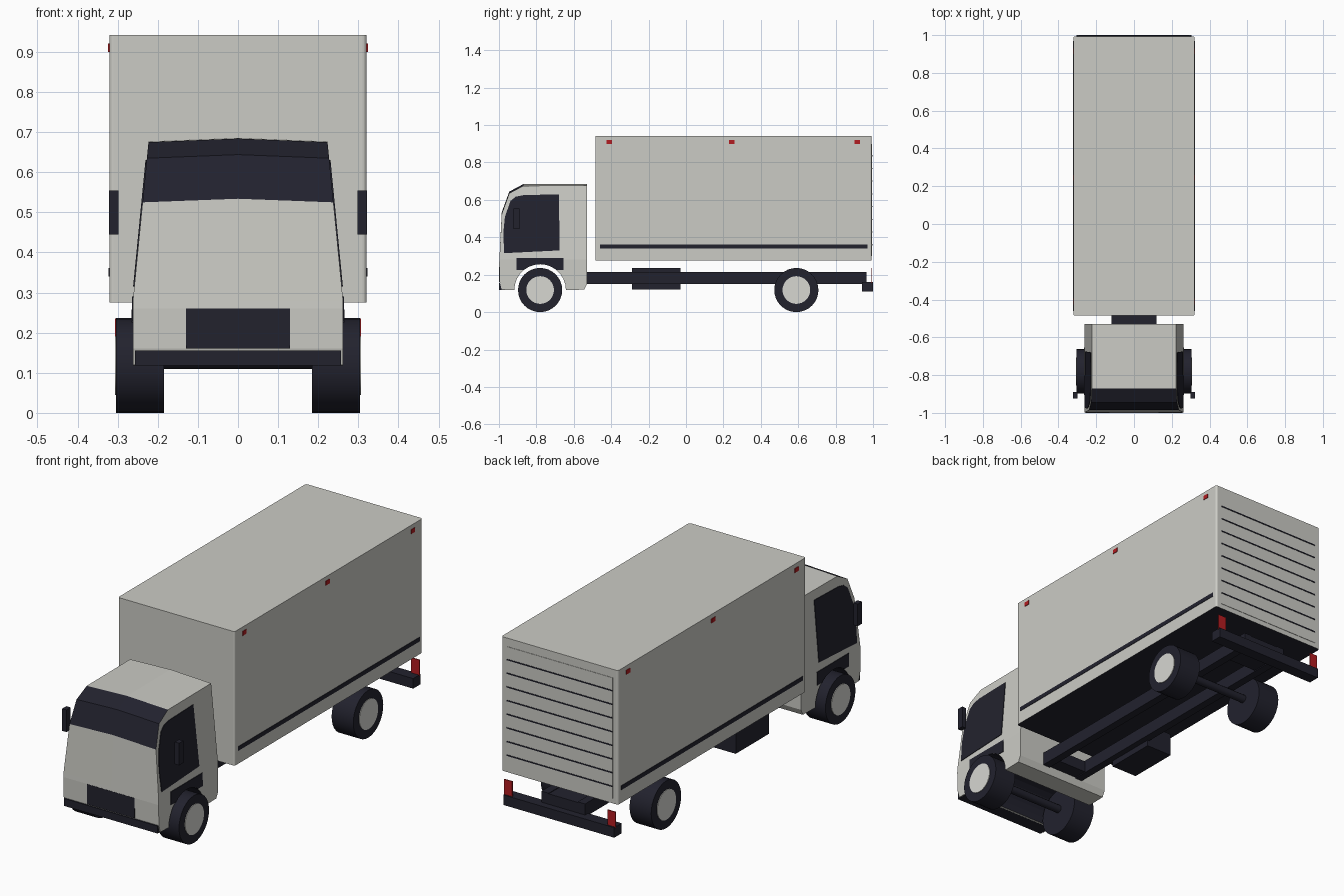
import bpy, bmesh, math
from mathutils import Vector

cube = bpy.data.objects.get("Cube")
if cube:
    bpy.data.objects.remove(cube)


def material(name, rgb):
    m = bpy.data.materials.new(name)
    m.use_nodes = True
    m.diffuse_color = (*rgb, 1)
    m.node_tree.nodes["Principled BSDF"].inputs["Base Color"].default_value = (*rgb, 1)
    return m


BODY = material("body_grey", (0.60, 0.60, 0.56))
DARK = material("dark_trim", (0.016, 0.016, 0.027))
HUB = material("hub_white", (0.68, 0.68, 0.64))
RED = material("lamp_red", (0.45, 0.012, 0.015))


def finish(bm, name, *mats):
    bmesh.ops.recalc_face_normals(bm, faces=bm.faces)
    mesh = bpy.data.meshes.new(name)
    bm.to_mesh(mesh)
    bm.free()
    for m in mats:
        mesh.materials.append(m)
    ob = bpy.data.objects.new(name, mesh)
    bpy.context.collection.objects.link(ob)
    return ob


def box_bm(x, y, z):
    bm = bmesh.new()
    bmesh.ops.create_cube(bm, size=1)
    for v in bm.verts:
        v.co = [r[0] if c < 0 else r[1] for c, r in zip(v.co, (x, y, z))]
    return bm


def box(name, x, y, z, mat):
    return finish(box_bm(x, y, z), name, mat)


def cylinder(name, x0, x1, y, z, r, mat, sides=32):
    bm = bmesh.new()
    bmesh.ops.create_cone(bm, cap_ends=True, segments=sides, radius1=r, radius2=r, depth=abs(x1 - x0))
    for v in bm.verts:
        v.co = Vector(((x0 + x1) / 2 + v.co.z, y + v.co.x, z + v.co.y))
    ob = finish(bm, name, mat)
    for p in ob.data.polygons:
        p.use_smooth = abs(p.normal.x) < 0.5
    return ob


def span(side, a, b):
    return sorted((side * a, side * b))


def half_width(z):
    return 0.262 - 0.098 * max(0, z - 0.28)


def side_plate(name, side, points, mat):
    # thin panel that follows the leaning cab side
    bm = bmesh.new()
    f = bm.faces.new([bm.verts.new((side * (half_width(z) - 0.003), y, z)) for y, z in points])
    ext = bmesh.ops.extrude_face_region(bm, geom=[f])["geom"]
    for v in ext:
        if isinstance(v, bmesh.types.BMVert):
            v.co.x += side * 0.006
    return finish(bm, name, mat)


SIDES = (("left", 1), ("right", -1))
FRONT_AXLE, REAR_AXLE, WHEEL_R = -0.78, 0.59, 0.118
ARCH_R = 0.138


def arch(start, end, n=14):
    return [(FRONT_AXLE + ARCH_R * math.cos(a), WHEEL_R + ARCH_R * math.sin(a))
            for a in (math.radians(start + (end - start) * i / n) for i in range(n + 1))]


# Cab: side profile with wheel arches, swept across and tapered
profile = [(-0.985, 0.12), (-0.996, 0.16), (-0.999, 0.26), (-0.985, 0.525), (-0.945, 0.635),
           (-0.87, 0.675), (-0.53, 0.677), (-0.53, 0.15), (-0.545, 0.12)] + arch(0, 180)
bm = bmesh.new()
face = bm.faces.new([bm.verts.new((-1, y, z)) for y, z in profile])
ext = bmesh.ops.extrude_face_region(bm, geom=[face])["geom"]
for v in ext:
    if isinstance(v, bmesh.types.BMVert):
        v.co.x = 1
for co, no in (((0, 0, 0.28), (0, 0, 1)), ((0, 0, 0.525), (0, 0, 1)), ((0, 0, 0), (1, 0, 0))):
    bmesh.ops.bisect_plane(bm, geom=bm.verts[:] + bm.edges[:] + bm.faces[:],
                           plane_co=co, plane_no=no)
for v in bm.verts:
    v.co.x *= half_width(v.co.z)
    if abs(v.co.x) < 0.001 and v.co.z > 0.5:
        v.co.z += 0.009
bmesh.ops.recalc_face_normals(bm, faces=bm.faces)
for f in bm.faces:
    c, n = f.calc_center_median(), f.normal
    windscreen = n.y < -0.3 and c.z > 0.525 or n.y < -0.2 and c.z > 0.54
    in_arch = abs(n.x) < 0.5 and math.hypot(c.y - FRONT_AXLE, c.z - WHEEL_R) < 0.145
    f.material_index = int(windscreen or in_arch)
finish(bm, "cab", BODY, DARK)

window = [(-0.972, 0.315), (-0.977, 0.42), (-0.968, 0.51), (-0.938, 0.595), (-0.91, 0.617),
          (-0.87, 0.625), (-0.68, 0.63), (-0.675, 0.33)]
fender = [(-0.655, 0.225)] + arch(51, 129) + [(-0.905, 0.225), (-0.905, 0.29), (-0.655, 0.29)]
for label, s in SIDES:
    side_plate(label + "_window", s, window, DARK)
    side_plate(label + "_fender", s, fender, DARK)
    box(label + "_mirror", span(s, 0.298, 0.322), (-0.923, -0.89), (0.445, 0.555), DARK)

box("grille", (-0.13, 0.13), (-1.0, -0.98), (0.16, 0.26), DARK)
box("front_bumper", (-0.257, 0.257), (-1.0, -0.93), (0.118, 0.155), DARK)

# Cargo body with softened upright corners and dark floor
bm = box_bm((-0.321, 0.321), (-0.485, 0.993), (0.275, 0.942))
upright = [e for e in bm.edges if abs(e.verts[0].co.z - e.verts[1].co.z) > 0.1]
bmesh.ops.bevel(bm, geom=upright, offset=0.01, segments=3, profile=0.5, affect='EDGES')
bmesh.ops.recalc_face_normals(bm, faces=bm.faces)
for f in bm.faces:
    f.material_index = int(f.normal.z < -0.5)
finish(bm, "cargo_body", BODY, DARK)

for label, s in SIDES:
    box(label + "_stripe", span(s, 0.318, 0.323), (-0.46, 0.97), (0.34, 0.361), DARK)
    for i, y in enumerate((-0.41, 0.245, 0.915)):
        box(f"{label}_marker_{i}", span(s, 0.318, 0.324), (y - 0.015, y + 0.015), (0.9, 0.921), RED)

# Rear shutter with slat gaps
box("rear_shutter", (-0.293, 0.293), (0.99, 0.995), (0.3, 0.9), BODY)
for i in range(8):
    z = 0.36 + i * 0.068
    box(f"shutter_gap_{i}", (-0.291, 0.291), (0.99, 0.997), (z - 0.003, z + 0.003), DARK)

# Chassis
for label, s in SIDES:
    box(label + "_rail", span(s, 0.08, 0.12), (-0.56, 0.965), (0.15, 0.215), DARK)
    box(label + "_tail_lamp", span(s, 0.262, 0.307), (0.988, 0.993), (0.155, 0.235), RED)
for i, (a, b) in enumerate(((-0.56, -0.46), (0.8, 0.965))):
    box(f"cross_member_{i}", (-0.1, 0.1), (a, b), (0.155, 0.212), DARK)
box("fuel_tank", (-0.253, -0.11), (-0.29, -0.03), (0.12, 0.235), DARK)
box("rear_bumper", (-0.305, 0.305), (0.942, 1.0), (0.11, 0.16), DARK)

# Wheels and axles
for end, y in (("front", FRONT_AXLE), ("rear", REAR_AXLE)):
    cylinder(end + "_axle", -0.2, 0.2, y, 0.13, 0.02, DARK, 12)
    for label, s in SIDES:
        cylinder(f"{end}_{label}_tyre", *span(s, 0.185, 0.304), y, WHEEL_R, WHEEL_R, DARK)
        cylinder(f"{end}_{label}_hub", *span(s, 0.29, 0.307), y, WHEEL_R, 0.074, HUB)
